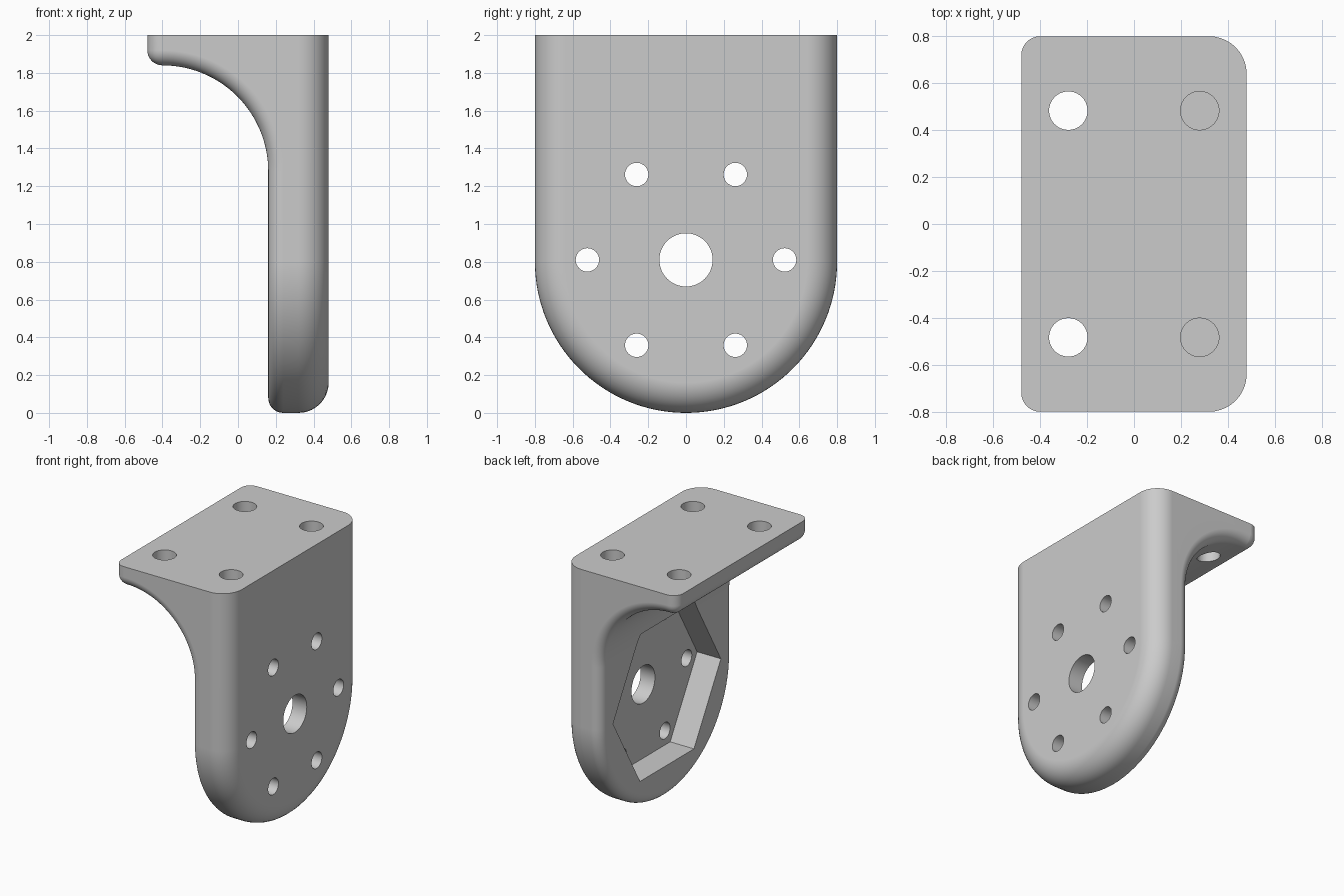
import bpy, bmesh, math
from mathutils import Matrix

cube = bpy.data.objects.get("Cube")
if cube:
    bpy.data.objects.remove(cube, do_unlink=True)

HALF_W = 0.8                   # half width, also the radius of the rounded foot
IN_X, OUT_X = 0.16, 0.48       # inner and outer face of the wall
PLATE_Z, TOP_Z = 1.84, 2.0     # underside and top of the mounting plate
HUB_Z = 0.81                   # centre of the hole pattern

# Single grey finish
grey = bpy.data.materials.new("matte_grey")
grey.use_nodes = True
grey.diffuse_color = (0.6, 0.6, 0.6, 1)
grey.node_tree.nodes["Principled BSDF"].inputs["Base Color"].default_value = (0.6, 0.6, 0.6, 1)


def pairs(seq):
    return list(zip(seq, seq[1:]))


def bevel(bm, vert_pairs, radius, segments):
    edges = [bm.edges.get(p) for p in vert_pairs]
    bmesh.ops.bevel(bm, geom=[e for e in edges if e], offset=radius, offset_type='OFFSET',
                    segments=segments, profile=0.5, affect='EDGES', clamp_overlap=False)


def make_body():
    bm = bmesh.new()
    # Side profile: wall, concave support curve, plate
    steps = 32
    arc = [(-0.4 + 0.56 * math.cos(a), 1.28 + 0.56 * math.sin(a))
           for a in (math.pi / 2 * i / steps for i in range(steps + 1))]
    profile = ([(IN_X, HALF_W)] + arc + [(-OUT_X, PLATE_Z), (-OUT_X, TOP_Z),
               (OUT_X, TOP_Z), (OUT_X, HALF_W)])
    left = [bm.verts.new((x, HALF_W, z)) for x, z in profile]
    right = [bm.verts.new((x, -HALF_W, z)) for x, z in profile]

    # Semicircular foot
    def foot(x, start, end):
        n = 64
        mid = [bm.verts.new((x, HALF_W * math.cos(math.pi * i / n),
                             HALF_W - HALF_W * math.sin(math.pi * i / n))) for i in range(1, n)]
        return [start] + mid + [end]

    inner = foot(IN_X, left[0], right[0])
    outer = foot(OUT_X, left[-1], right[-1])

    bm.faces.new(left)
    bm.faces.new(right)
    bm.faces.new(inner + [right[1], left[1]])
    bm.faces.new(outer + [right[-2], left[-2]])
    for (a, b), (c, d) in zip(pairs(left[1:-1]), pairs(right[1:-1])):
        bm.faces.new((a, b, d, c))
    for (a, b), (c, d) in zip(pairs(inner), pairs(outer)):
        bm.faces.new((a, b, d, c))
    bmesh.ops.recalc_face_normals(bm, faces=bm.faces[:])

    # Large round on the outer face, small round along the whole inner rim
    bevel(bm, pairs(outer) + [(left[-1], left[-2]), (right[-1], right[-2])], 0.16, 10)
    bevel(bm, pairs(inner) + pairs(left[:-2]) + pairs(right[:-2])
          + [(left[-4], right[-4])], 0.0795, 8)

    mesh = bpy.data.meshes.new("bracket")
    bm.to_mesh(mesh)
    bm.free()
    obj = bpy.data.objects.new("bracket", mesh)
    bpy.context.collection.objects.link(obj)
    return obj


def prism(name, axis, start, end, a, b, radius, sides):
    """Cutter along x (a, b are y, z) or along z (a, b are x, y)."""
    mid = (start + end) / 2
    if axis == 'X':
        matrix = Matrix.Translation((mid, a, b)) @ Matrix.Rotation(math.pi / 2, 4, 'Y')
    else:
        matrix = Matrix.Translation((a, b, mid))
    bm = bmesh.new()
    # The first corner lies on the y axis for x prisms
    spin = Matrix.Rotation(math.pi / 2, 4, 'Z')
    bmesh.ops.create_cone(bm, cap_ends=True, segments=sides, radius1=radius, radius2=radius,
                          depth=end - start, matrix=matrix @ spin)
    if sides == 6:
        # Corners must point along y, so the pocket has a flat top and bottom
        if max(v.co.z for v in bm.verts) - b > radius * 0.95:
            bmesh.ops.rotate(bm, verts=bm.verts[:], cent=(mid, a, b),
                             matrix=Matrix.Rotation(math.pi / 6, 3, 'X'))
    mesh = bpy.data.meshes.new(name)
    bm.to_mesh(mesh)
    bm.free()
    obj = bpy.data.objects.new(name, mesh)
    obj.hide_render = True
    bpy.context.collection.objects.link(obj)
    return obj


bracket = make_body()

# Hexagonal pocket and hub hole
cutters = [prism("pocket_cutter", 'X', -0.1, 0.36, 0, HUB_Z, 0.648, 6),
           prism("hub_cutter", 'X', 0.0, 0.7, 0, HUB_Z, 0.141, 48)]
# Ring of six screw holes
for i in range(6):
    t = math.pi / 3 * i
    cutters.append(prism("screw_cutter", 'X', 0.0, 0.7, 0.522 * math.cos(t),
                         HUB_Z + 0.522 * math.sin(t), 0.062, 32))
# Plate holes: through the overhang, blind above the wall
for y in (-0.483, 0.483):
    cutters.append(prism("through_cutter", 'Z', 1.6, 2.1, -0.28, y, 0.082, 40))
    cutters.append(prism("blind_cutter", 'Z', 1.6, 2.1, 0.28, y, 0.082, 40))

bpy.ops.object.select_all(action='DESELECT')
bracket.select_set(True)
bpy.context.view_layer.objects.active = bracket
for cutter in cutters:
    mod = bracket.modifiers.new("cut", 'BOOLEAN')
    mod.operation = 'DIFFERENCE'
    mod.solver = 'EXACT'
    mod.object = cutter
    bpy.ops.object.modifier_apply(modifier=mod.name)
    bpy.data.objects.remove(cutter, do_unlink=True)

# Finish and shading
bracket.data.materials.clear()
bracket.data.materials.append(grey)
bpy.ops.object.shade_smooth_by_angle(angle=math.radians(30))
weighted = bracket.modifiers.new("weighted_normals", 'WEIGHTED_NORMAL')
weighted.keep_sharp = True
